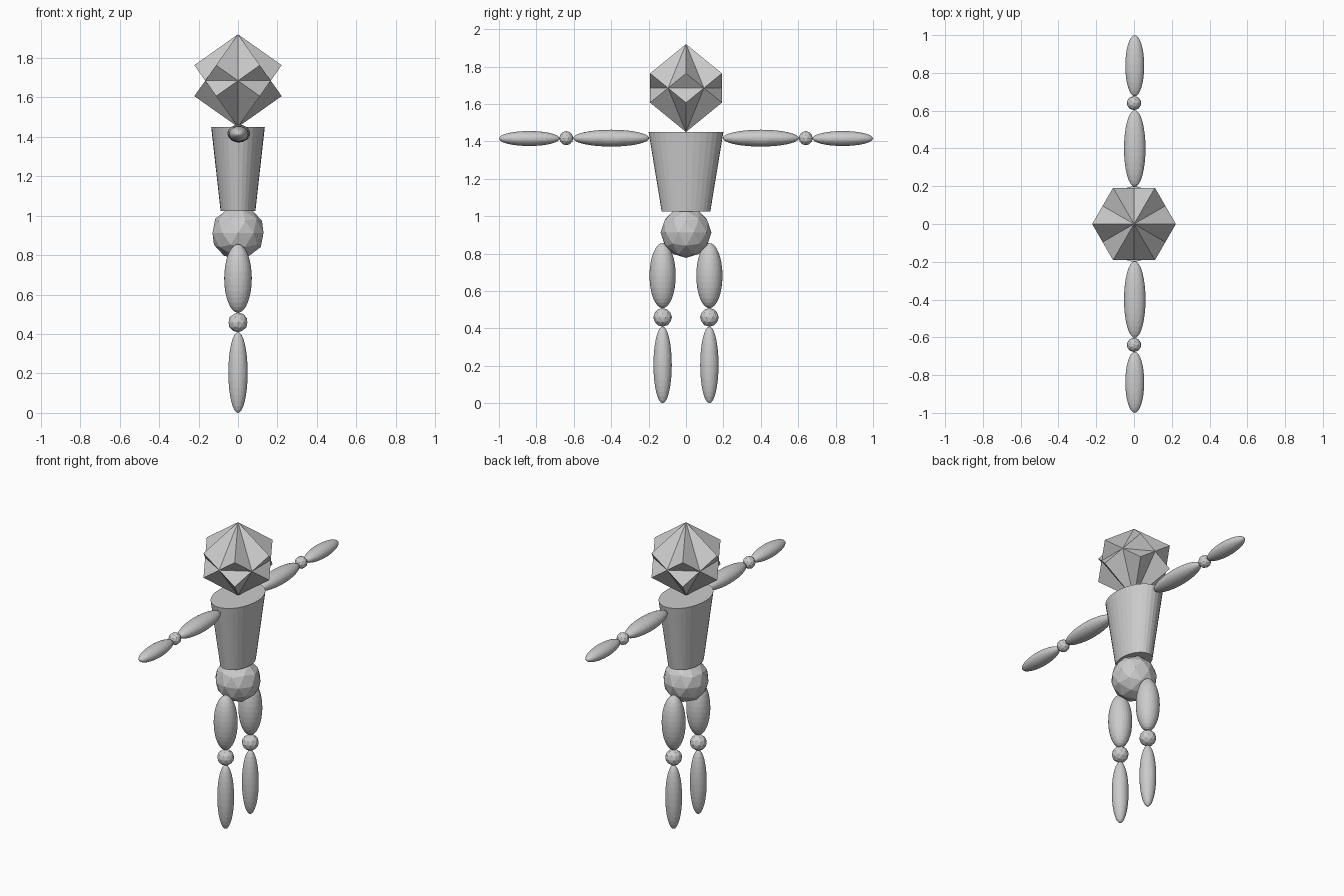
import bpy, bmesh
from math import cos, sin, radians
from mathutils import Matrix, Vector

if "Cube" in bpy.data.objects:
    bpy.data.objects.remove(bpy.data.objects["Cube"])


def make(name, bm):
    bmesh.ops.recalc_face_normals(bm, faces=bm.faces[:])
    mesh = bpy.data.meshes.new(name)
    bm.to_mesh(mesh)
    bm.free()
    ob = bpy.data.objects.new(name, mesh)
    bpy.context.collection.objects.link(ob)
    return ob


def ellipsoid(name, centre, radii, along_y=False):
    bm = bmesh.new()
    bmesh.ops.create_uvsphere(bm, u_segments=32, v_segments=16, radius=1)
    if along_y:
        bm.transform(Matrix.Rotation(radians(90), 4, 'X'))
    bm.transform(Matrix.Translation(centre) @ Matrix.Diagonal((*radii, 1)))
    return make(name, bm)


def joint(name, centre, r):
    bm = bmesh.new()
    bmesh.ops.create_icosphere(bm, subdivisions=2, radius=r)
    bm.transform(Matrix.Translation(centre))
    return make(name, bm)


# Head: two cubes standing on a corner, turned 60 degrees and merged
R, mid = 0.235, 1.685
bm = bmesh.new()


def ring(r, z, turn):
    return [bm.verts.new((r * cos(radians(60 * i + turn)),
                          r * sin(radians(60 * i + turn)), mid + z)) for i in range(6)]


rim = R * 8 ** 0.5 / 3
waist = ring(rim * cos(radians(30)), 0, 30)
for s in (1, -1):
    apex = bm.verts.new((0, 0, mid + s * R))
    tips = ring(rim, s * R / 3, 0)
    for i in range(6):
        a, b, t = waist[i - 1], waist[i], tips[i]
        bm.faces.new((apex, a, t))
        bm.faces.new((apex, t, b))
        bm.faces.new((t, a, b))
make("head", bm)

# Torso: tapered oval
bm = bmesh.new()
bmesh.ops.create_cone(bm, cap_ends=True, segments=32, radius1=0.13, radius2=0.2, depth=0.425)
bm.transform(Matrix.Translation((0, 0, 1.2375)) @ Matrix.Diagonal((0.68, 1, 1, 1)))
make("torso", bm)

# Hips
joint("hips", (0, 0, 0.913), 0.136)

# Limbs on both sides
for side, s in (("left", 1), ("right", -1)):
    ellipsoid(side + "_upper_arm", (0.004, s * 0.4, 1.417), (0.057, 0.203, 0.045), True)
    joint(side + "_elbow", (0, s * 0.64, 1.417), 0.038)
    ellipsoid(side + "_forearm", (0.004, s * 0.838, 1.415), (0.05, 0.162, 0.04), True)
    ellipsoid(side + "_thigh", (0, s * 0.125, 0.682), (0.07, 0.07, 0.174))
    joint(side + "_knee", (0, s * 0.125, 0.459), 0.05)
    ellipsoid(side + "_shin", (0, s * 0.125, 0.205), (0.049, 0.049, 0.205))
